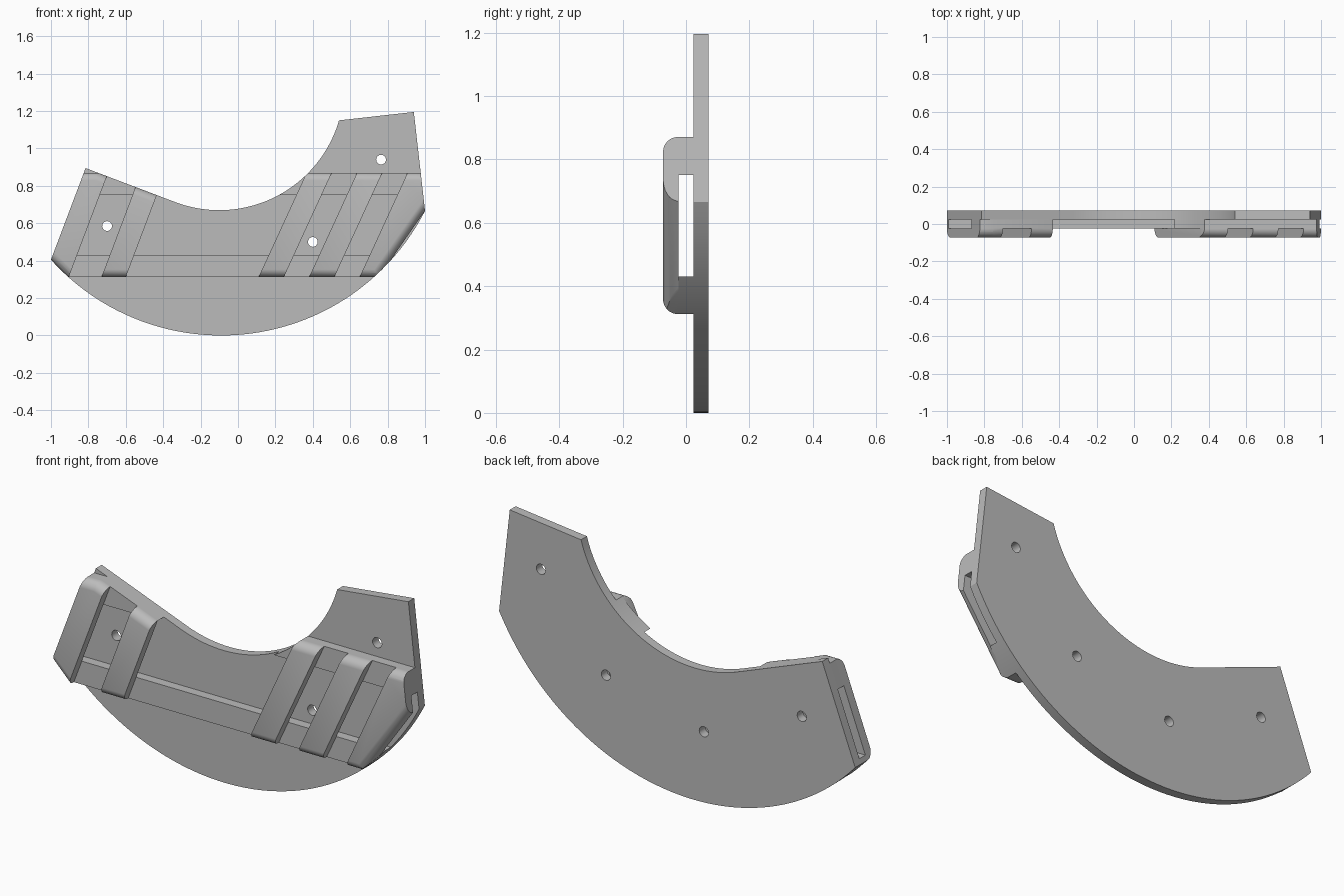
import bpy, bmesh, math
from mathutils import Vector

if "Cube" in bpy.data.objects:
    bpy.data.objects.remove(bpy.data.objects["Cube"], do_unlink=True)

grey = bpy.data.materials.new("plain grey")
grey.use_nodes = True
grey.diffuse_color = (0.5, 0.5, 0.5, 1)
grey.node_tree.nodes["Principled BSDF"].inputs["Base Color"].default_value = (0.5, 0.5, 0.5, 1)

PLATE_FRONT, PLATE_BACK = 0.024, 0.071
RAIL_FRONT, STRAP_FRONT = -0.024, -0.072
BOTTOM, TOP = 0.312, 0.87
RADIUS = 0.046


def arc(cx, cz, r, x0, x1, count):
    """Points on the lower half of a circle, from x0 to x1."""
    a0, a1 = math.asin((x0 - cx) / r), math.asin((x1 - cx) / r)
    angles = [a0 + (a1 - a0) * i / count for i in range(count + 1)]
    return [(cx + r * math.sin(a), cz - r * math.cos(a)) for a in angles]


def prism(points, front, back):
    """Extrude an x-z outline from front to back."""
    bm = bmesh.new()
    face = bm.faces.new([bm.verts.new((x, front, z)) for x, z in points])
    new = bmesh.ops.extrude_face_region(bm, geom=[face])["geom"]
    verts = [v for v in new if isinstance(v, bmesh.types.BMVert)]
    bmesh.ops.translate(bm, verts=verts, vec=(0, back - front, 0))
    bmesh.ops.recalc_face_normals(bm, faces=bm.faces)
    return bm


def make_object(name, bm):
    mesh = bpy.data.meshes.new(name)
    bmesh.ops.recalc_face_normals(bm, faces=bm.faces)
    bm.to_mesh(mesh)
    bm.free()
    mesh.materials.append(grey)
    obj = bpy.data.objects.new(name, mesh)
    bpy.context.collection.objects.link(obj)
    return obj


def activate(obj):
    bpy.ops.object.select_all(action='DESELECT')
    obj.select_set(True)
    bpy.context.view_layer.objects.active = obj


def boolean(obj, cutter, operation):
    activate(obj)
    mod = obj.modifiers.new("trim", 'BOOLEAN')
    mod.operation, mod.object, mod.solver = operation, cutter, 'EXACT'
    bpy.ops.object.modifier_apply(modifier=mod.name)


def round_front_edge(bm, point, normal):
    """Round the front edge of a convex block along a line in x-z."""
    n = Vector((normal[0], 0, normal[1])).normalized()
    centre = Vector((point[0], STRAP_FRONT + RADIUS, point[1])) - n * RADIUS
    for i in range(1, 7):
        a = math.radians(i * 13)
        direction = n * math.cos(a) + Vector((0, -math.sin(a), 0))
        bmesh.ops.bisect_plane(bm, geom=bm.verts[:] + bm.edges[:] + bm.faces[:],
                               plane_co=centre + direction * RADIUS,
                               plane_no=direction, clear_outer=True)
        bmesh.ops.holes_fill(bm, edges=bm.edges, sides=0)


# Curved back plate outline
outline = (arc(-0.09, 1.225, 1.225, -1, 1, 48) + [(0.94, 1.195), (0.54, 1.15)]
           + arc(-0.1, 1.337, 0.667, 0.53, -0.335, 40) + [(-0.815, 0.895)])
plate = make_object("back_plate", prism(outline, PLATE_FRONT, PLATE_BACK))
trimmer = make_object("outline_trimmer", prism(outline, -0.3, 0.3))
trimmer.hide_render = True

# Screw holes
for x, z in [(-0.7, 0.585), (0.4, 0.5), (0.765, 0.94), (-0.15, 0.36)]:
    circle = [(x + 0.026 * math.cos(math.tau * i / 24),
               z + 0.026 * math.sin(math.tau * i / 24)) for i in range(24)]
    drill = make_object("hole_drill", prism(circle, -0.3, 0.3))
    boolean(plate, drill, 'DIFFERENCE')
    bpy.data.objects.remove(drill, do_unlink=True)

# Rails along both sides of the channel
parts = []
for name, z0, z1 in [("lower_rail", BOTTOM, 0.43), ("upper_rail", 0.75, TOP)]:
    corners = [(-1.2, z0), (1.2, z0), (1.2, z1), (-1.2, z1)]
    parts.append(make_object(name, prism(corners, RAIL_FRONT, PLATE_FRONT)))

# Slanted straps bridging the channel: left and right foot, lean
straps = [("end_strap_right", -1.2, -0.905, 0.378),
          ("inner_strap_right", -0.73, -0.6, 0.378),
          ("inner_strap_left", 0.11, 0.245, 0.46),
          ("middle_strap_left", 0.38, 0.515, 0.46),
          ("end_strap_left", 0.65, 1.2, 0.46)]
for name, x0, x1, lean in straps:
    shift = lean * (TOP - BOTTOM)
    corners = [(x0, BOTTOM), (x1, BOTTOM), (x1 + shift, TOP), (x0 + shift, TOP)]
    bm = prism(corners, STRAP_FRONT, RAIL_FRONT)
    round_front_edge(bm, (0, BOTTOM), (0, -1))
    round_front_edge(bm, (0, TOP), (0, 1))
    if x0 < 0:
        round_front_edge(bm, (-0.335, 0.713), (0.352, 0.936))
    if name == "end_strap_right":
        round_front_edge(bm, (-1, 0.405), (-0.7, -0.7))
    if name == "end_strap_left":
        round_front_edge(bm, (1, 0.67), (0.82, -0.57))
    parts.append(make_object(name, bm))

for part in parts:
    boolean(part, trimmer, 'INTERSECT')
bpy.data.objects.remove(trimmer, do_unlink=True)

for obj in parts + [plate]:
    activate(obj)
    bpy.ops.object.shade_smooth_by_angle(angle=math.radians(30))
